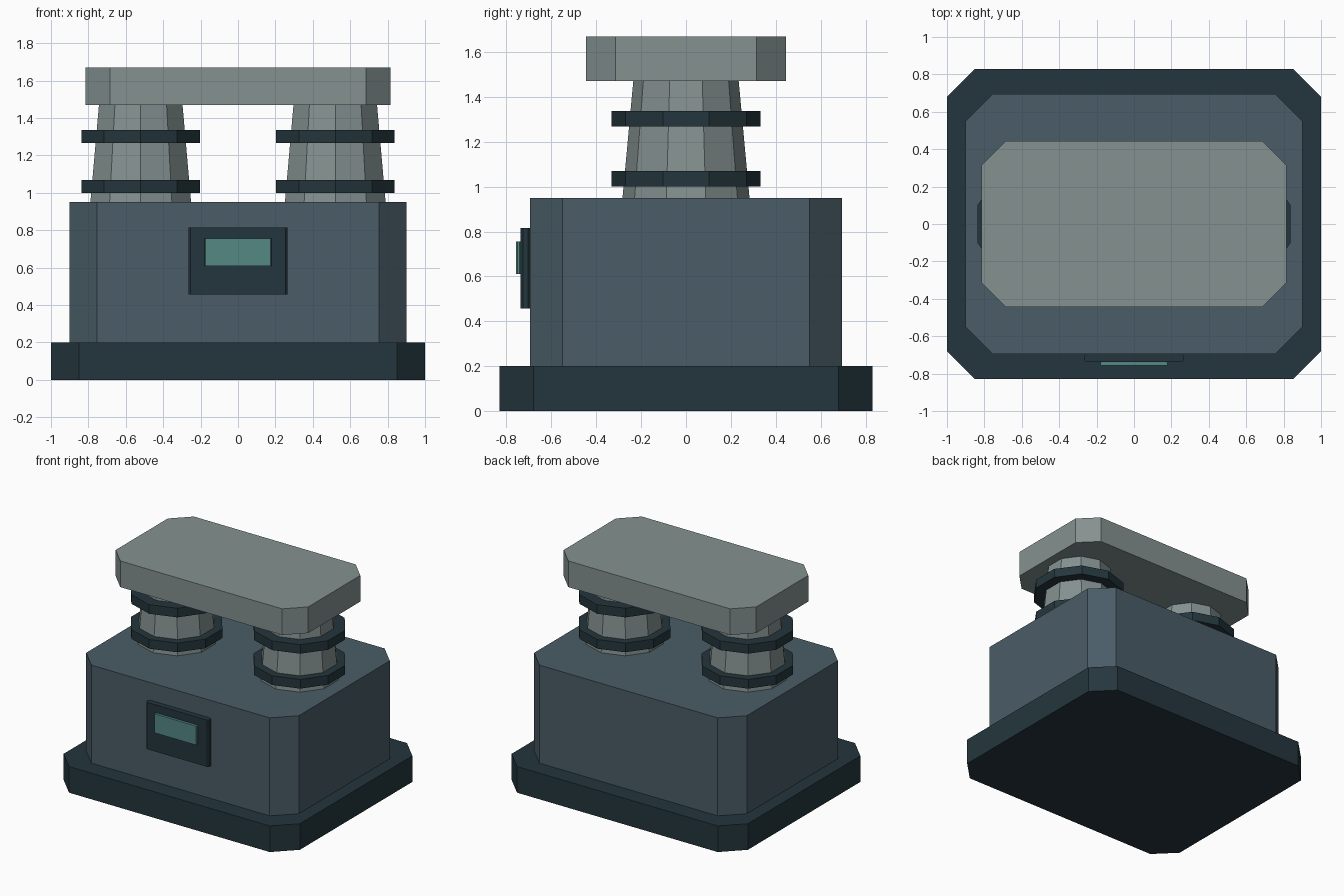
import bpy, bmesh, math

if "Cube" in bpy.data.objects:
    bpy.data.objects.remove(bpy.data.objects["Cube"])


def material(name, rgb):
    """Flat colour given as 0-255 sRGB, stored as linear."""
    m = bpy.data.materials.new(name)
    lin = [c / 255 / 12.92 if c < 11 else ((c / 255 + 0.055) / 1.055) ** 2.4 for c in rgb]
    m.diffuse_color = (*lin, 1)
    m.use_nodes = True
    m.node_tree.nodes["Principled BSDF"].inputs["Base Color"].default_value = m.diffuse_color
    return m


DARK = material("dark_slate", (36, 54, 61))
BLUE = material("blue_grey", (74, 92, 103))
PALE = material("pale_grey", (132, 145, 144))
TEAL = material("screen_teal", (83, 136, 132))


def finish(name, bm, mat):
    bmesh.ops.recalc_face_normals(bm, faces=bm.faces)
    mesh = bpy.data.meshes.new(name)
    bm.to_mesh(mesh)
    bm.free()
    mesh.materials.append(mat)
    obj = bpy.data.objects.new(name, mesh)
    bpy.context.collection.objects.link(obj)
    return obj


def slab(name, hx, y0, y1, z0, z1, cut, mat):
    """Box with its four vertical corners chamfered."""
    bm = bmesh.new()
    cy, hy = (y0 + y1) / 2, (y1 - y0) / 2
    quarter = [(hx, hy - cut), (hx - cut, hy)]
    outline = (quarter + [(-x, y) for x, y in reversed(quarter)]
               + [(-x, -y) for x, y in quarter] + [(x, -y) for x, y in reversed(quarter)])
    face = bm.faces.new([bm.verts.new((x, cy + y, z0)) for x, y in outline])
    top = bmesh.ops.extrude_face_region(bm, geom=[face], use_keep_orig=True)["geom"]
    bmesh.ops.translate(bm, vec=(0, 0, z1 - z0),
                        verts=[v for v in top if isinstance(v, bmesh.types.BMVert)])
    return finish(name, bm, mat)


def drum(name, x, z0, z1, r0, r1, mat, sides=10):
    """Faceted (tapered) cylinder with a corner pointing to the front."""
    bm = bmesh.new()
    rings = []
    for z, r in ((z0, r0), (z1, r1)):
        angles = [math.tau * i / sides for i in range(sides)]
        rings.append([bm.verts.new((x + r * math.sin(a), -r * math.cos(a), z)) for a in angles])
        bm.faces.new(rings[-1])
    for i in range(sides):
        j = (i + 1) % sides
        bm.faces.new((rings[0][i], rings[0][j], rings[1][j], rings[1][i]))
    return finish(name, bm, mat)


# Stacked housing
slab("base_plinth", 1.0, -0.83, 0.83, 0, 0.2, 0.15, DARK)
slab("main_body", 0.9, -0.695, 0.695, 0.2, 0.95, 0.145, BLUE)
slab("top_plate", 0.815, -0.445, 0.445, 1.47, 1.67, 0.13, PALE)

# Front control panel and its screen
slab("control_panel", 0.265, -0.737, -0.695, 0.457, 0.815, 0.01, DARK)
slab("panel_screen", 0.18, -0.757, -0.737, 0.61, 0.755, 0.005, TEAL)

# Two tapered insulator columns, each with two collars
for side, x in (("left", -0.52), ("right", 0.52)):
    drum(side + "_column", x, 0.95, 1.47, 0.283, 0.235, PALE)
    for level, z in (("lower", 1.0), ("upper", 1.267)):
        drum(f"{side}_{level}_collar", x, z, z + 0.07, 0.332, 0.332, DARK)
